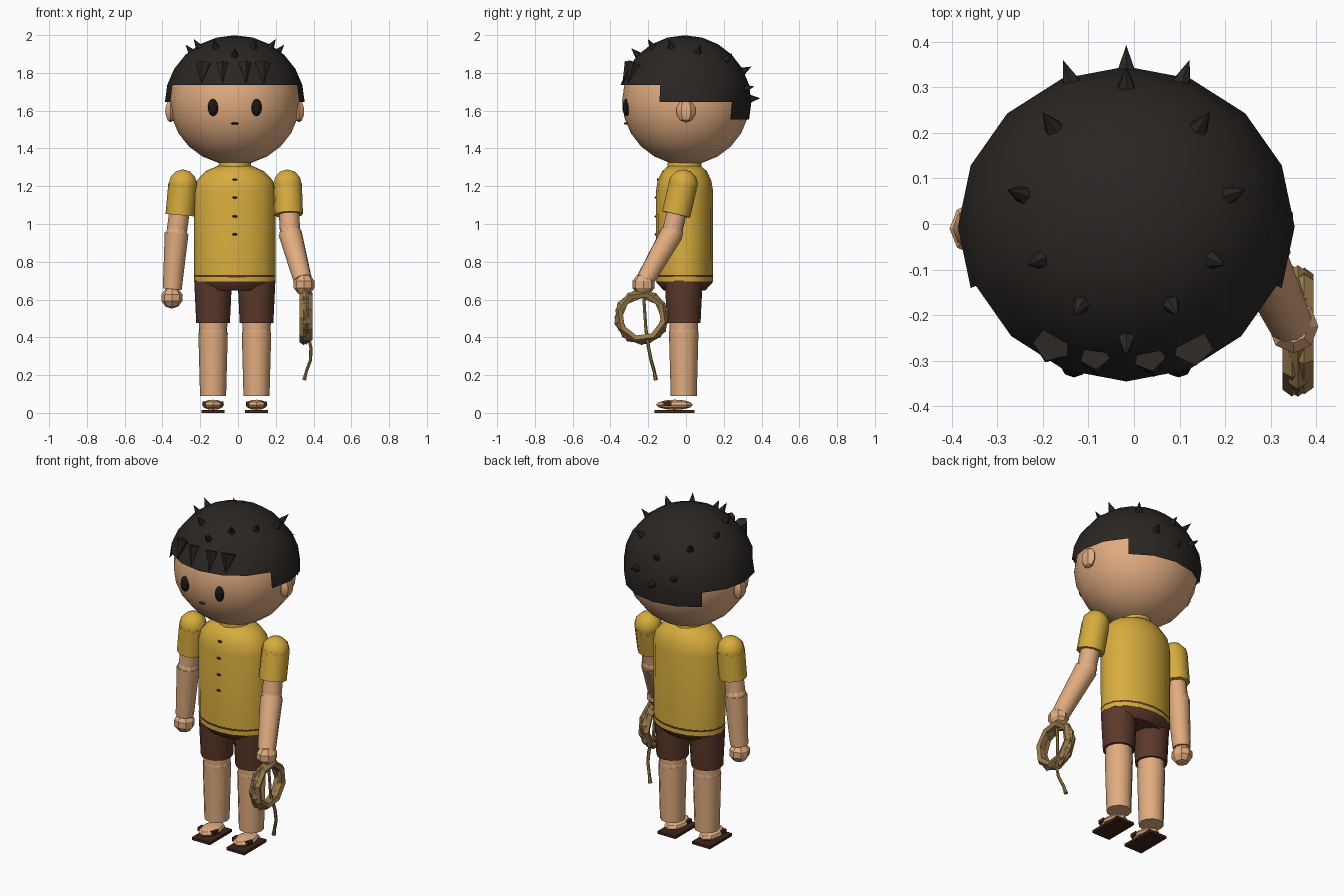
import bpy, bmesh
from math import sin, cos, pi, radians
from mathutils import Vector, Matrix

if "Cube" in bpy.data.objects:
    bpy.data.objects.remove(bpy.data.objects["Cube"])

CX, CY = -0.017, -0.008          # body axis


def mat(name, rgb):
    m = bpy.data.materials.new(name)
    m.diffuse_color = [c ** 2.2 for c in rgb] + [1]
    m.use_nodes = True
    m.node_tree.nodes["Principled BSDF"].inputs["Base Color"].default_value = m.diffuse_color
    return m


SKIN = mat("skin", (0.88, 0.67, 0.50))
SHIRT = mat("yellow_cloth", (0.84, 0.67, 0.25))
BROWN = mat("brown_cloth", (0.36, 0.23, 0.18))
LEATHER = mat("dark_leather", (0.25, 0.16, 0.13))
HAIR = mat("black_hair", (0.18, 0.165, 0.155))
DARK = mat("dark_detail", (0.13, 0.11, 0.10))
ROPE = mat("rope", (0.60, 0.48, 0.31))


def finish(name, bm, material, angle=40):
    bmesh.ops.recalc_face_normals(bm, faces=bm.faces)
    me = bpy.data.meshes.new(name)
    bm.to_mesh(me)
    bm.free()
    me.materials.append(material)
    ob = bpy.data.objects.new(name, me)
    bpy.context.collection.objects.link(ob)
    if angle:
        bpy.ops.object.select_all(action='DESELECT')
        ob.select_set(True)
        bpy.context.view_layer.objects.active = ob
        bpy.ops.object.shade_smooth_by_angle(angle=radians(angle))
    return ob


def ball(name, loc, size, material, seg=8, rings=6, angle=40, keep=None):
    bm = bmesh.new()
    bmesh.ops.create_uvsphere(bm, u_segments=seg, v_segments=rings, radius=1)
    if keep:
        drop = [f for f in bm.faces if not keep(f.calc_center_median())]
        bmesh.ops.delete(bm, geom=drop, context='FACES')
    bmesh.ops.transform(bm, verts=bm.verts,
                        matrix=Matrix.Translation(loc) @ Matrix.Diagonal((*size, 1)))
    return finish(name, bm, material, angle)


def limb(name, p, q, r1, r2, material, seg=10, angle=40):
    p, q = Vector(p), Vector(q)
    d = q - p
    bm = bmesh.new()
    m = Matrix.Translation((p + q) / 2) @ d.to_track_quat('Z', 'Y').to_matrix().to_4x4()
    bmesh.ops.create_cone(bm, cap_ends=True, segments=seg, radius1=r1, radius2=r2,
                          depth=d.length, matrix=m)
    return finish(name, bm, material, angle)


def loft(name, rings, material, seg=16):
    bm = bmesh.new()
    loops = [[bm.verts.new((CX + rx * cos(2 * pi * i / seg), CY + ry * sin(2 * pi * i / seg), z))
              for i in range(seg)] for rx, ry, z in rings]
    for a, b in zip(loops, loops[1:]):
        for i in range(seg):
            j = (i + 1) % seg
            bm.faces.new((a[i], a[j], b[j], b[i]))
    bm.faces.new(loops[0])
    bm.faces.new(loops[-1])
    return finish(name, bm, material)


def box(name, loc, size, material):
    bm = bmesh.new()
    bmesh.ops.create_cube(bm, size=1, matrix=Matrix.Translation(loc) @ Matrix.Diagonal((*size, 1)))
    return finish(name, bm, material, 0)


# head and face
ball("head", (CX, 0, 1.65), (0.345, 0.338, 0.337), SKIN, 16, 12)
for s, side in ((-1, "left"), (1, "right")):
    ball(side + "_ear", (CX + s * 0.34, 0, 1.598), (0.032, 0.052, 0.06), SKIN, 6, 5, 30)
    ball(side + "_eye", (CX + s * 0.115, -0.315, 1.617), (0.028, 0.022, 0.046), DARK, 8, 6)
ball("mouth", (CX, -0.318, 1.532), (0.022, 0.012, 0.006), LEATHER, 8, 4)

# hair cap with a stepped hairline: high in front, mid at sides, low at back
HC, HR = Vector((CX, -0.006, 1.645)), Vector((0.37, 0.352, 0.354))


def hairline(c):
    if c.y > 0.7 * (c.x ** 2 + c.y ** 2) ** 0.5:
        low = -0.25
    elif c.y > -0.4 * (c.x ** 2 + c.y ** 2) ** 0.5:
        low = 0.0
    else:
        low = 0.25
    return c.z > low


ball("hair_cap", HC, HR, HAIR, 16, 12, 40, hairline)

# short hair spikes: (azimuth, elevation), mirrored left to right
SPIKES = [(18, 49), (55, 40), (-22, 56), (-61, 56), (70, 12), (-90, 45), (90, 28), (90, 3)]
for az, el in SPIKES:
    for s in ((1,) if abs(az) == 90 else (1, -1)):
        a, e = radians(az), radians(el)
        d = Vector((s * cos(a) * cos(e), sin(a) * cos(e), sin(e)))
        base = HC + d * HR * 0.97
        limb("hair_spike", base, base + d * (0.06 if az < 60 else 0.058), 0.023, 0, HAIR, 6, 0)

# fringe spikes hanging over the forehead
for x0, x1, r in ((-0.18, -0.195, 0.043), (-0.086, -0.082, 0.034),
                  (0.034, 0.044, 0.036), (0.13, 0.137, 0.045)):
    y = -0.352 * (1 - ((x0 - CX) / 0.37) ** 2) ** 0.5
    limb("fringe_spike", (x0, y * 0.85 + 0.005, 1.85), (x1, y + 0.012, 1.742), r, 0, HAIR, 5, 0)

# shirt, collar and buttons
loft("shirt", [(0.215, 0.15, 0.695), (0.217, 0.152, 1.17), (0.202, 0.142, 1.23),
               (0.155, 0.118, 1.28), (0.09, 0.085, 1.308)], SHIRT)
loft("collar", [(0.09, 0.092, 1.285), (0.084, 0.09, 1.325)], SHIRT, 12)
for z in (1.235, 1.14, 1.04, 0.945):
    ball("button", (CX, CY - (0.138 if z > 1.2 else 0.15), z), (0.014, 0.009, 0.007), LEATHER, 8, 4)

# pelvis and legs
loft("shorts_waist", [(0.216, 0.151, 0.73), (0.212, 0.148, 0.69), (0.165, 0.11, 0.648)], BROWN)
for s, side in ((-1, "left"), (1, "right")):
    x, y = CX + s * 0.115, -0.012
    limb(side + "_shorts_leg", (x, y, 0.475), (x, y, 0.70), 0.089, 0.1, BROWN, 12)
    limb(side + "_thigh", (x, y, 0.42), (x, y, 0.52), 0.074, 0.077, SKIN, 12)
    ball(side + "_knee", (x, y, 0.425), (0.079, 0.079, 0.07), SKIN, 10, 6)
    limb(side + "_shin", (x, y, 0.09), (x, y, 0.425), 0.069, 0.078, SKIN, 12)
    ball(side + "_foot", (x, -0.06, 0.043), (0.058, 0.098, 0.027), SKIN, 8, 6, 25)
    box(side + "_sandal_sole", (x, -0.06, 0.008), (0.12, 0.212, 0.016), LEATHER)
    box(side + "_sandal_strap", (x, -0.098, 0.048), (0.112, 0.042, 0.022), LEATHER)

# arms: shoulder, sleeve end, elbow, wrist, hand
ARMS = {
    "left": [(-0.292, -0.01, 1.21), (-0.307, -0.01, 1.047), (-0.325, -0.01, 0.95),
             (-0.348, -0.01, 0.655), (-0.35, -0.01, 0.61)],
    "right": [(0.262, -0.015, 1.21), (0.268, -0.052, 1.05), (0.276, -0.075, 0.95),
              (0.342, -0.215, 0.705), (0.35, -0.225, 0.68)],
}
for side, (sh, sl, el, wr, ha) in ARMS.items():
    ball(side + "_shoulder", sh, (0.079, 0.079, 0.079), SHIRT, 10, 6)
    limb(side + "_sleeve", sh, sl, 0.077, 0.077, SHIRT, 10)
    limb(side + "_upper_arm", sh, el, 0.054, 0.054, SKIN, 10)
    ball(side + "_elbow", el, (0.06, 0.06, 0.055), SKIN, 10, 6)
    limb(side + "_forearm", el, wr, 0.063, 0.05, SKIN, 10)
    ball(side + "_hand", ha, (0.058, 0.062, 0.058), SKIN, 8, 5, 25)

# coiled rope: stacked eight-sided loops
for i, (x, r, turn) in enumerate(((0.347, 0.122, 0), (0.36, 0.127, 14), (0.374, 0.122, 30))):
    bpy.ops.mesh.primitive_torus_add(
        major_segments=8, minor_segments=5, major_radius=r, minor_radius=0.022,
        location=(x, -0.235, 0.507 + 0.004 * (i - 1)),
        rotation=(radians(turn), radians(90), 0))
    ob = bpy.context.object
    ob.name = "rope_loop"
    ob.rotation_euler = (Matrix.Rotation(radians(turn), 3, 'X')
                         @ Matrix.Rotation(radians(90), 3, 'Y')).to_euler()
    ob.data.materials.append(ROPE)
bpy.ops.object.select_all(action='DESELECT')

# loose rope end with a small frayed tip
TAIL = [(0.36, -0.225, 0.63), (0.366, -0.212, 0.44), (0.386, -0.198, 0.345),
        (0.384, -0.185, 0.28), (0.362, -0.168, 0.22)]
for a, b in zip(TAIL, TAIL[1:]):
    limb("rope_tail", a, b, 0.009, 0.009, ROPE, 6)
limb("rope_tip", TAIL[-1], (0.35, -0.16, 0.175), 0.008, 0.012, ROPE, 6)
